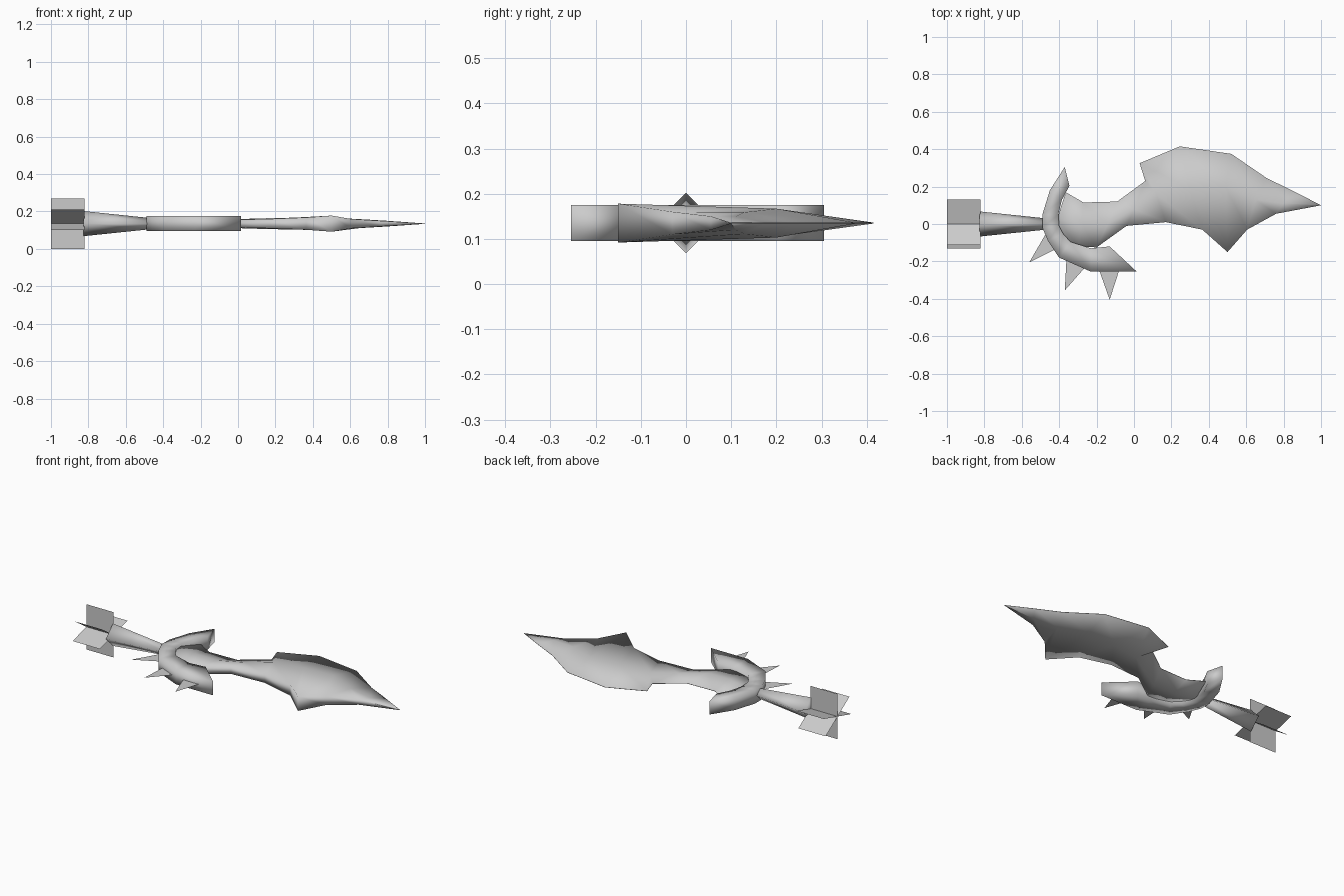
import bpy, math

if "Cube" in bpy.data.objects:
    bpy.data.objects.remove(bpy.data.objects["Cube"])

ZC = 0.135  # mid plane height
grey = bpy.data.materials.new("steel_grey")
grey.diffuse_color = (0.6, 0.6, 0.6, 1)
grey.use_nodes = True
grey.node_tree.nodes["Principled BSDF"].inputs["Base Color"].default_value = grey.diffuse_color


def make(name, verts, faces, smooth=False):
    me = bpy.data.meshes.new(name)
    me.from_pydata(verts, [], faces)
    me.materials.append(grey)
    ob = bpy.data.objects.new(name, me)
    bpy.context.collection.objects.link(ob)
    for p in me.polygons:
        p.use_smooth = smooth
    return ob


def loft(name, rings, smooth=True):
    """Join rings of equal size and cap both ends."""
    n = len(rings[0])
    verts = [v for r in rings for v in r]
    faces = []
    for i in range(len(rings) - 1):
        for j in range(n):
            k = (j + 1) % n
            faces.append((i * n + j, i * n + k, (i + 1) * n + k, (i + 1) * n + j))
    faces.append(tuple(reversed(range(n))))
    faces.append(tuple(range((len(rings) - 1) * n, len(rings) * n)))
    ob = make(name, verts, faces, smooth)
    bpy.context.view_layer.objects.active = ob
    bpy.ops.object.mode_set(mode='EDIT')
    bpy.ops.mesh.select_all(action='SELECT')
    bpy.ops.mesh.normals_make_consistent(inside=False)
    bpy.ops.object.mode_set(mode='OBJECT')
    return ob


# Blade: thick lower edge, raised spine, sharp upper edge
# (low x, low y, low half thickness, spine x, y, half thickness, top x, y)
stations = [
    (-0.40, -0.06, 0.020, -0.41, 0.03, 0.030, -0.365, 0.17),
    (-0.30, -0.12, 0.020, -0.28, 0.00, 0.032, -0.27, 0.115),
    (-0.20, -0.125, 0.020, -0.14, 0.00, 0.030, -0.09, 0.12),
    (-0.04, -0.01, 0.020, 0.00, 0.08, 0.024, 0.06, 0.23),
    (0.17, 0.01, 0.025, 0.12, 0.16, 0.028, 0.03, 0.325),
    (0.365, -0.03, 0.033, 0.30, 0.19, 0.032, 0.245, 0.415),
    (0.50, -0.15, 0.043, 0.49, 0.20, 0.032, 0.52, 0.375),
    (0.605, -0.03, 0.025, 0.65, 0.13, 0.024, 0.71, 0.245),
    (0.76, 0.055, 0.015, 0.80, 0.11, 0.015, 0.85, 0.177),
    (0.995, 0.099, 0.001, 0.998, 0.10, 0.001, 1.00, 0.10),
]
rings = []
for lx, ly, lh, mx, my, mh, tx, ty in stations:
    rings.append([(lx, ly, ZC - lh), (mx, my, ZC - mh), (tx, ty, ZC - 0.001),
                  (tx, ty, ZC + 0.001), (mx, my, ZC + mh), (lx, ly, ZC + lh)])
loft("blade", rings)

# Crescent guard: outer and inner curve with a constant height
outer = [(-0.37, 0.305), (-0.45, 0.18), (-0.49, 0.05), (-0.49, -0.02),
         (-0.46, -0.09), (-0.40, -0.18), (-0.23, -0.255), (0.015, -0.255)]
inner = [(-0.345, 0.205), (-0.385, 0.13), (-0.405, 0.05), (-0.40, -0.01),
         (-0.38, -0.05), (-0.34, -0.095), (-0.23, -0.13), (-0.13, -0.12)]
h = 0.04
loft("guard", [[(*o, ZC - h), (*i, ZC - h), (*i, ZC + h), (*o, ZC + h)]
               for o, i in zip(outer, inner)])

# Flat spikes on the outside of the guard
spikes = [((-0.56, -0.205), (-0.47, -0.05), (-0.41, -0.13)),
          ((-0.37, -0.355), (-0.36, -0.17), (-0.26, -0.23)),
          ((-0.13, -0.405), (-0.185, -0.25), (-0.08, -0.25))]
for n, tri in enumerate(spikes):
    make(f"guard_spike_{n + 1}", [(x, y, ZC) for x, y in tri], [(0, 1, 2)])

# Tapered four-sided grip
loft("grip", [[(x, r * math.cos(a * math.pi / 2), ZC + r * math.sin(a * math.pi / 2))
               for a in range(4)] for x, r in ((-0.825, 0.067), (-0.46, 0.029))])

# Pommel: three thin crossed fins
for n, deg in enumerate((90, 15, -34)):
    c, s = 0.135 * math.cos(math.radians(deg)), 0.135 * math.sin(math.radians(deg))
    make(f"pommel_fin_{n + 1}", [(-1, -c, ZC - s), (-0.82, -c, ZC - s),
                                 (-0.82, c, ZC + s), (-1, c, ZC + s)], [(0, 1, 2, 3)])
